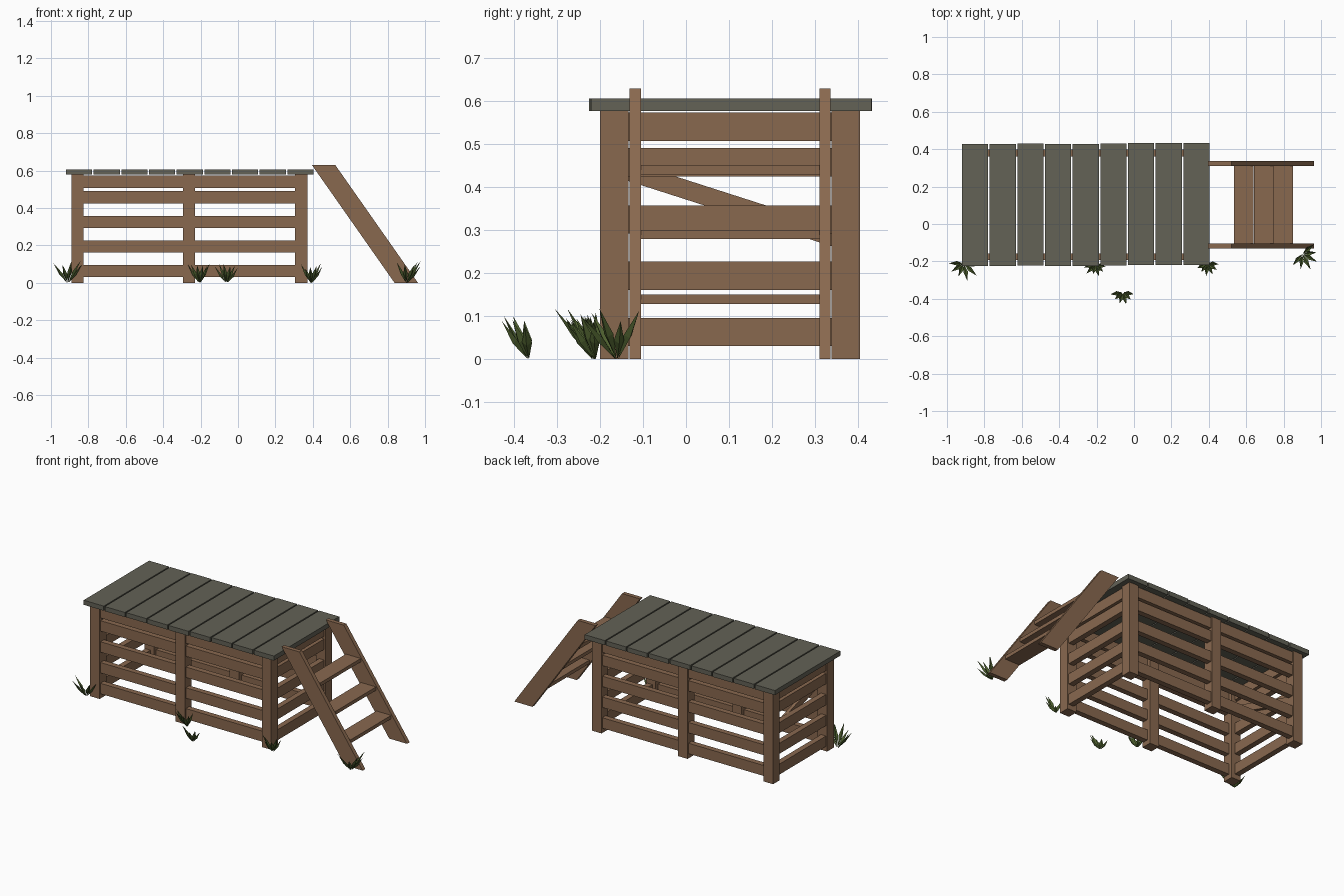
import bpy, bmesh, math, random
from mathutils import Vector

random.seed(4)
if "Cube" in bpy.data.objects:
    bpy.data.objects.remove(bpy.data.objects["Cube"], do_unlink=True)


def material(name, rgb):
    m = bpy.data.materials.new(name)
    m.use_nodes = True
    m.diffuse_color = (*rgb, 1)
    m.node_tree.nodes["Principled BSDF"].inputs["Base Color"].default_value = (*rgb, 1)
    return m


wood = material("brown wood", (0.25, 0.14, 0.078))
deck = material("grey weathered wood", (0.125, 0.122, 0.094))
green = material("grass green", (0.075, 0.115, 0.028))


def finish(name, bm, mat):
    bmesh.ops.recalc_face_normals(bm, faces=bm.faces)
    mesh = bpy.data.meshes.new(name)
    bm.to_mesh(mesh)
    bm.free()
    mesh.materials.append(mat)
    ob = bpy.data.objects.new(name, mesh)
    bpy.context.collection.objects.link(ob)
    return ob


def box(name, x, y, z, mat=wood):
    """Box from three (low, high) ranges."""
    bm = bmesh.new()
    bmesh.ops.create_cube(bm, size=1)
    for v in bm.verts:
        v.co = [(r[0] + r[1]) / 2 + c * (r[1] - r[0]) for r, c in zip((x, y, z), v.co)]
    return finish(name, bm, mat)


def prism(name, outline, offset, mat=wood):
    """Extrude a flat outline by an offset."""
    bm = bmesh.new()
    face = bm.faces.new([bm.verts.new(p) for p in outline])
    new = bmesh.ops.extrude_face_region(bm, geom=[face])["geom"]
    moved = [g for g in new if isinstance(g, bmesh.types.BMVert)]
    bmesh.ops.translate(bm, verts=moved, vec=offset)
    return finish(name, bm, mat)


# Posts: three along each long side
POST = 0.066
post_x = (-0.891, -0.295, 0.306)
post_y = (-0.2, 0.339)
for side, y in zip(("front", "back"), post_y):
    for place, x in zip(("right", "middle", "left"), post_x):
        box(f"{side}_{place}_post", (x, x + POST), (y, y + POST), (0, 0.578))

# Rails: five levels on all four sides, set just inside the outer post faces
THICK, INSET = 0.035, 0.008
x0, x1 = post_x[0], post_x[2] + POST
y0, y1 = post_y[0], post_y[1] + POST
for i, z in enumerate((0.03, 0.161, 0.292, 0.425, 0.508)):
    height = (z, z + 0.066)
    long_x, long_y = (x0 + 0.045, x1 - 0.045), (y0 + 0.045, y1 - 0.045)
    box(f"front_rail_{i}", long_x, (y0 + INSET, y0 + INSET + THICK), height)
    box(f"back_rail_{i}", long_x, (y1 - INSET - THICK, y1 - INSET), height)
    box(f"right_end_rail_{i}", (x0 + INSET, x0 + INSET + THICK), long_y, height)
    box(f"left_end_rail_{i}", (x1 - INSET - THICK, x1 - INSET), long_y, height)

# Diagonal brace inside the right end
brace_x = x0 + INSET + THICK
prism("end_brace",
      [(brace_x, -0.17, 0.426), (brace_x, 0.36, 0.256),
       (brace_x, 0.36, 0.302), (brace_x, -0.17, 0.472)], (0.02, 0, 0))

# Deck planks with slightly uneven ends
for i in range(9):
    x = -0.92 + i * 0.148
    dy = random.uniform(-0.004, 0.004)
    box(f"deck_plank_{i}", (x, x + 0.14), (-0.222 + dy, 0.43 + dy),
        (0.578, 0.607), deck)

# Ladder: two slanted stringers and three treads
for side, y in (("front", -0.131), ("back", 0.311)):
    prism(f"{side}_stringer",
          [(0.395, y, 0.63), (0.52, y, 0.63), (0.962, y, 0), (0.837, y, 0)],
          (0, 0.026, 0))
for i in range(3):
    x, z = 0.535 + i * 0.106, 0.43 - i * 0.151
    box(f"ladder_tread_{i}", (x, x + 0.104), (-0.106, 0.312), (z, z + 0.022))


# Grass: folded pointed blades fanning out of one root
def tuft(name, root, heading, spread, reach, height, count=6):
    bm = bmesh.new()
    for i in range(count):
        a = math.radians(heading + spread * (i / (count - 1) - 0.5))
        out = Vector((math.cos(a), math.sin(a), 0))
        side = Vector((-out.y, out.x, 0)) * 0.012
        r = reach * random.uniform(0.75, 1.05)
        h = height * random.uniform(0.75, 1.05)
        base = Vector((*root, 0)) + out * 0.004
        mid = base + out * r * 0.45 + Vector((0, 0, h * 0.5))
        fold = mid + out * 0.008 - Vector((0, 0, 0.008))
        tip = base + out * r + Vector((0, 0, h))
        b, l, c, rt, t = [bm.verts.new(p) for p in (base, mid + side, fold, mid - side, tip)]
        for tri in ((b, c, l), (b, rt, c), (l, c, t), (c, rt, t)):
            bm.faces.new(tri)
    finish(name, bm, green)


tuft("grass_right_corner", (-0.91, -0.21), -95, 170, 0.092, 0.118)
tuft("grass_middle_post", (-0.205, -0.215), -90, 150, 0.065, 0.1)
tuft("grass_front", (-0.06, -0.365), -90, 160, 0.062, 0.098)
tuft("grass_left_corner", (0.392, -0.21), -80, 150, 0.068, 0.1)
tuft("grass_ladder", (0.9, -0.16), -45, 170, 0.092, 0.115)
